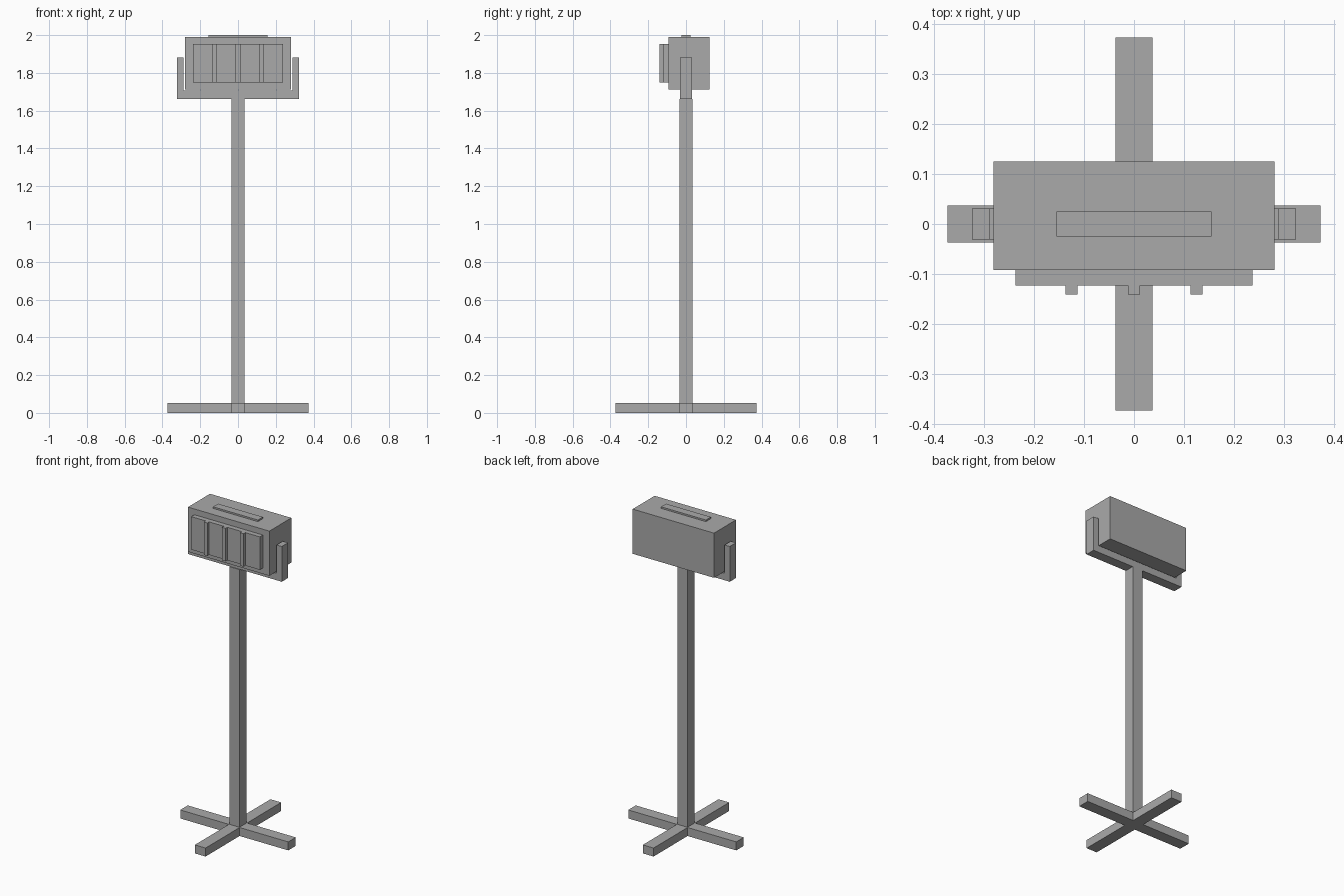
import bpy

cube = bpy.data.objects.get("Cube")
if cube:
    bpy.data.objects.remove(cube, do_unlink=True)

grey = bpy.data.materials.new("plain_grey")
grey.use_nodes = True
colour = (0.4, 0.4, 0.4, 1)
grey.diffuse_color = colour
grey.node_tree.nodes["Principled BSDF"].inputs["Base Color"].default_value = colour


def box(name, x, y, z):
    """Box spanning the given (min, max) ranges."""
    spans = (x, y, z)
    bpy.ops.mesh.primitive_cube_add(size=1, location=[(a + b) / 2 for a, b in spans])
    obj = bpy.context.object
    obj.name = name
    obj.scale = [b - a for a, b in spans]
    bpy.ops.object.transform_apply(location=False, rotation=False, scale=True)
    obj.data.materials.append(grey)
    return obj


# Crossed floor stand: one long bar and two half bars that butt against it
leg, reach, leg_top = 0.037, 0.373, 0.053
box("base_bar", (-reach, reach), (-leg, leg), (0, leg_top))
box("front_leg", (-leg, leg), (-reach, -leg), (0, leg_top))
box("back_leg", (-leg, leg), (leg, reach), (0, leg_top))

# Upright pole
pole, yoke_z = 0.035, 1.662
box("pole", (-pole, pole), (-pole, pole), (leg_top, yoke_z))

# U-shaped yoke
yoke_y = (-0.031, 0.031)
box("yoke_bar", (-0.324, 0.324), yoke_y, (yoke_z, 1.706))
for name, side in (("left_yoke_arm", 1), ("right_yoke_arm", -1)):
    box(name, sorted((side * 0.288, side * 0.324)), yoke_y, (1.706, 1.882))

# Lamp housing with top handle strip
box("housing", (-0.281, 0.281), (-0.092, 0.125), (1.711, 1.99))
box("handle_strip", (-0.155, 0.155), (-0.025, 0.025), (1.99, 2.0))

# Front panel with upright dividers
panel_z = (1.748, 1.954)
box("front_panel", (-0.237, 0.237), (-0.123, -0.092), panel_z)
for i in (-1, 0, 1):
    x = i * 0.125
    box(f"divider_{i + 2}", (x - 0.012, x + 0.012), (-0.141, -0.123), panel_z)
